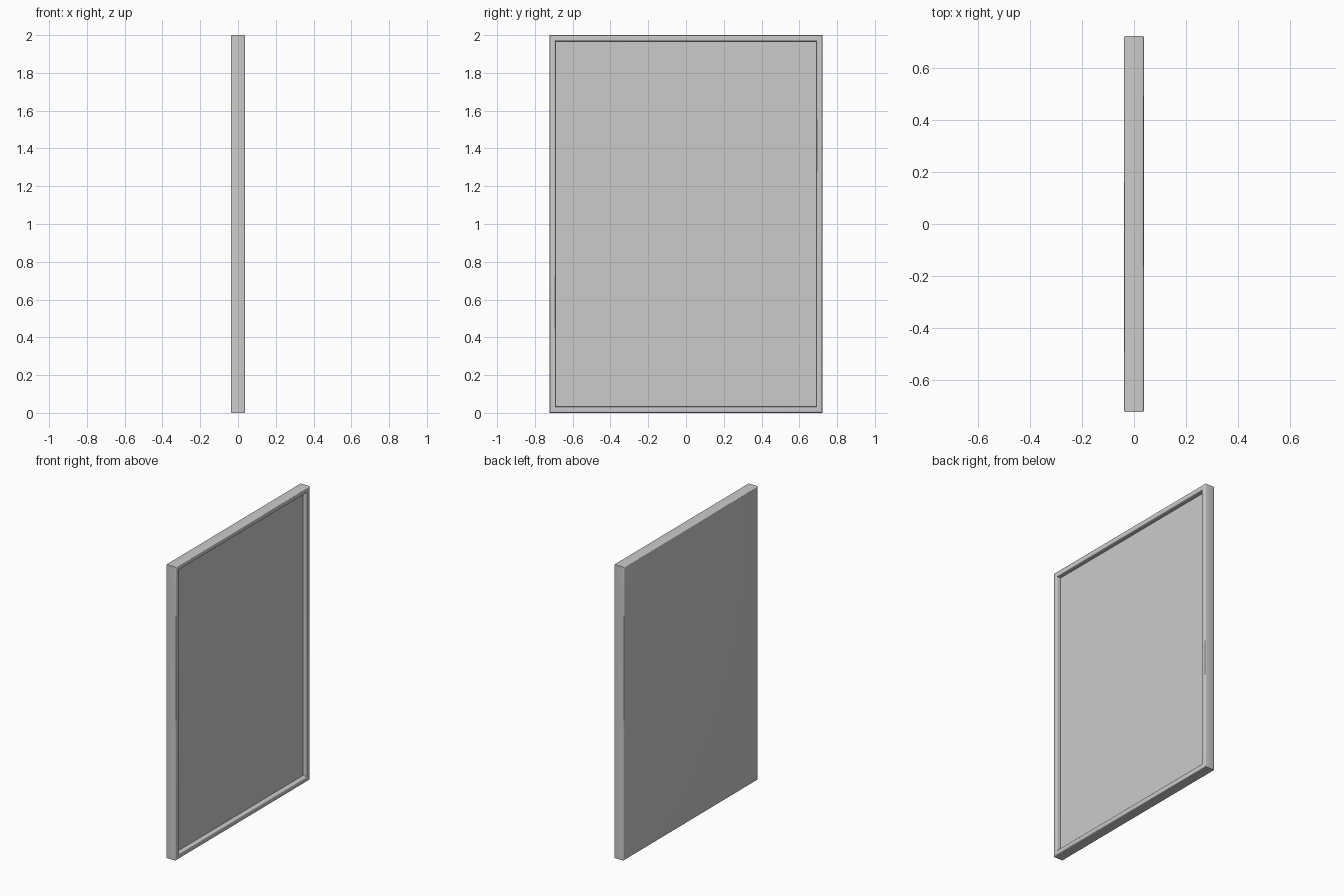
import bpy
import bmesh

old = bpy.data.objects.get("Cube")
if old:
    bpy.data.objects.remove(old, do_unlink=True)

DEPTH, WIDTH, HEIGHT = 0.076, 1.446, 2.0
BORDER, RECESS, ROUND = 0.046, 0.032, 0.007

grey = bpy.data.materials.new("light grey")
grey.use_nodes = True
colour = (0.6, 0.6, 0.6, 1)
grey.diffuse_color = colour
grey.node_tree.nodes["Principled BSDF"].inputs["Base Color"].default_value = colour

# Slab standing on the ground, thin along x
bm = bmesh.new()
bmesh.ops.create_cube(bm, size=1)
bmesh.ops.scale(bm, vec=(DEPTH, WIDTH, HEIGHT), verts=bm.verts)
bmesh.ops.translate(bm, vec=(0, 0, HEIGHT / 2), verts=bm.verts)

# Sunken panel inside a raised rim
panel = max(bm.faces, key=lambda f: f.normal.x)
bmesh.ops.inset_region(bm, faces=[panel], thickness=BORDER)
wall = bmesh.ops.extrude_discrete_faces(bm, faces=[panel])["faces"][0]
bmesh.ops.translate(bm, vec=(-RECESS, 0, 0), verts=wall.verts)

# Round the rim edges and the back edges, leaving the outer corners crisp
bm.normal_update()
rim_edges = [e for e in bm.edges
             if abs(e.verts[0].co.x - e.verts[1].co.x) < 1e-5
             and abs(e.verts[0].co.x) > DEPTH / 2 - 1e-4
             and e.calc_face_angle() > 1]
bmesh.ops.bevel(bm, geom=rim_edges, offset=ROUND, segments=3,
                profile=0.5, affect='EDGES')
bmesh.ops.recalc_face_normals(bm, faces=bm.faces)

mesh = bpy.data.meshes.new("framed_panel")
bm.to_mesh(mesh)
bm.free()
mesh.materials.append(grey)
board = bpy.data.objects.new("framed_panel", mesh)
bpy.context.collection.objects.link(board)
bpy.context.view_layer.objects.active = board
board.select_set(True)
bpy.ops.object.shade_smooth_by_angle(angle=0.6)
